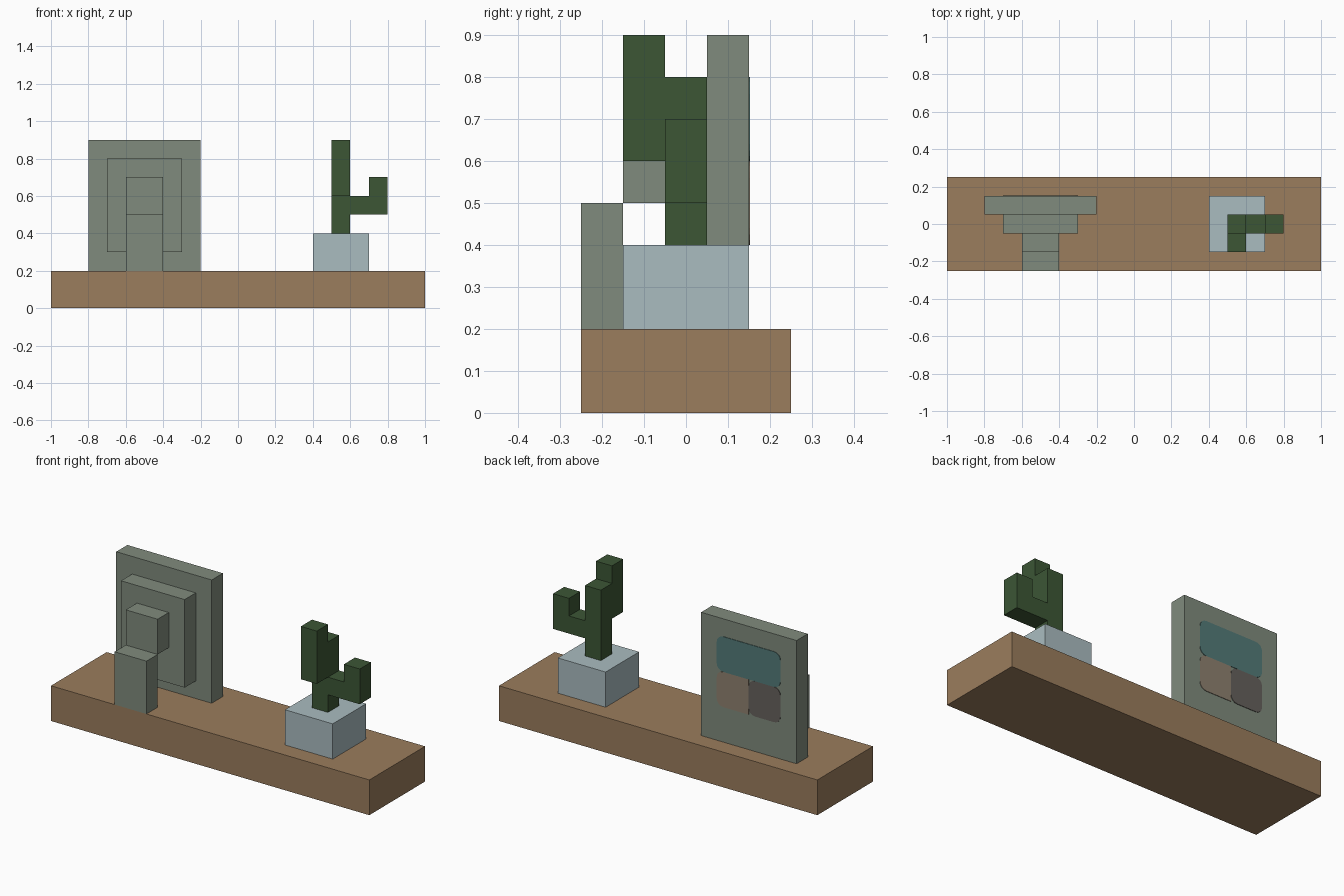
import bpy, bmesh, math

if "Cube" in bpy.data.objects:
    bpy.data.objects.remove(bpy.data.objects["Cube"])


def mat(name, r, g, b):
    lin = [(c / 255 / 12.92) if c < 10 else ((c / 255 + 0.055) / 1.055) ** 2.4 for c in (r, g, b)]
    m = bpy.data.materials.new(name)
    m.diffuse_color = (*lin, 1)
    m.use_nodes = True
    m.node_tree.nodes["Principled BSDF"].inputs["Base Color"].default_value = m.diffuse_color
    return m


WOOD = mat("wood brown", 155, 125, 93)
GREY = mat("sage grey", 128, 139, 125)
POT = mat("pale blue", 170, 188, 192)
GREEN = mat("cactus green", 60, 86, 53)
TEAL = mat("screen teal", 84, 123, 121)
TAN = mat("screen tan", 143, 129, 112)
DARK = mat("screen dark grey", 102, 97, 92)


def add(name, bm, material):
    bmesh.ops.recalc_face_normals(bm, faces=bm.faces)
    me = bpy.data.meshes.new(name)
    bm.to_mesh(me)
    bm.free()
    me.materials.append(material)
    ob = bpy.data.objects.new(name, me)
    bpy.context.collection.objects.link(ob)
    return ob


def box(name, x, y, z, material):
    bm = bmesh.new()
    bmesh.ops.create_cube(bm, size=1)
    for v in bm.verts:
        v.co = [lo + (c + 0.5) * (hi - lo) for c, (lo, hi) in zip(v.co, (x, y, z))]
    return add(name, bm, material)


def plate(name, x, z, material, y=0.15, thick=0.003, r=0.04, square=()):
    """Thin rounded rectangle on the back of the monitor; corners listed in square stay sharp."""
    bm = bmesh.new()
    pts = []
    for i, (sx, sz) in enumerate(((1, 1), (0, 1), (0, 0), (1, 0))):
        if i in square:
            pts.append((x[sx], z[sz]))
            continue
        cx, cz = x[sx] - r * (2 * sx - 1), z[sz] - r * (2 * sz - 1)
        for k in range(5):
            a = math.pi / 2 * (i + k / 4)
            pts.append((cx + r * math.cos(a), cz + r * math.sin(a)))
    face = bm.faces.new([bm.verts.new((px, y, pz)) for px, pz in pts])
    out = bmesh.ops.extrude_face_region(bm, geom=[face])
    for v in out["geom"]:
        if isinstance(v, bmesh.types.BMVert):
            v.co.y += thick
    return add(name, bm, material)


# Shelf
box("shelf", (-1, 1), (-0.25, 0.25), (0, 0.2), WOOD)

# Monitor with stepped housing and stand
box("monitor_panel", (-0.8, -0.2), (0.05, 0.15), (0.2, 0.9), GREY)
box("monitor_housing", (-0.7, -0.3), (-0.05, 0.05), (0.3, 0.8), GREY)
box("monitor_neck", (-0.6, -0.4), (-0.15, -0.05), (0.5, 0.7), GREY)
box("monitor_stand", (-0.6, -0.4), (-0.25, -0.15), (0.2, 0.5), GREY)

# Coloured patches on the screen
plate("screen_top_patch", (-0.7, -0.3), (0.6, 0.8), TEAL)
plate("screen_tan_patch", (-0.5, -0.3), (0.4, 0.6), TAN, square=(1, 2))
plate("screen_dark_patch", (-0.7, -0.5), (0.4, 0.6), DARK)

# Potted cactus
box("pot", (0.4, 0.7), (-0.15, 0.15), (0.2, 0.4), POT)
box("cactus_trunk", (0.5, 0.6), (-0.05, 0.05), (0.4, 0.8), GREEN)
box("cactus_front_arm", (0.5, 0.6), (-0.15, -0.05), (0.6, 0.9), GREEN)
box("cactus_side_arm", (0.6, 0.8), (-0.05, 0.05), (0.5, 0.6), GREEN)
box("cactus_side_tip", (0.7, 0.8), (-0.05, 0.05), (0.6, 0.7), GREEN)
